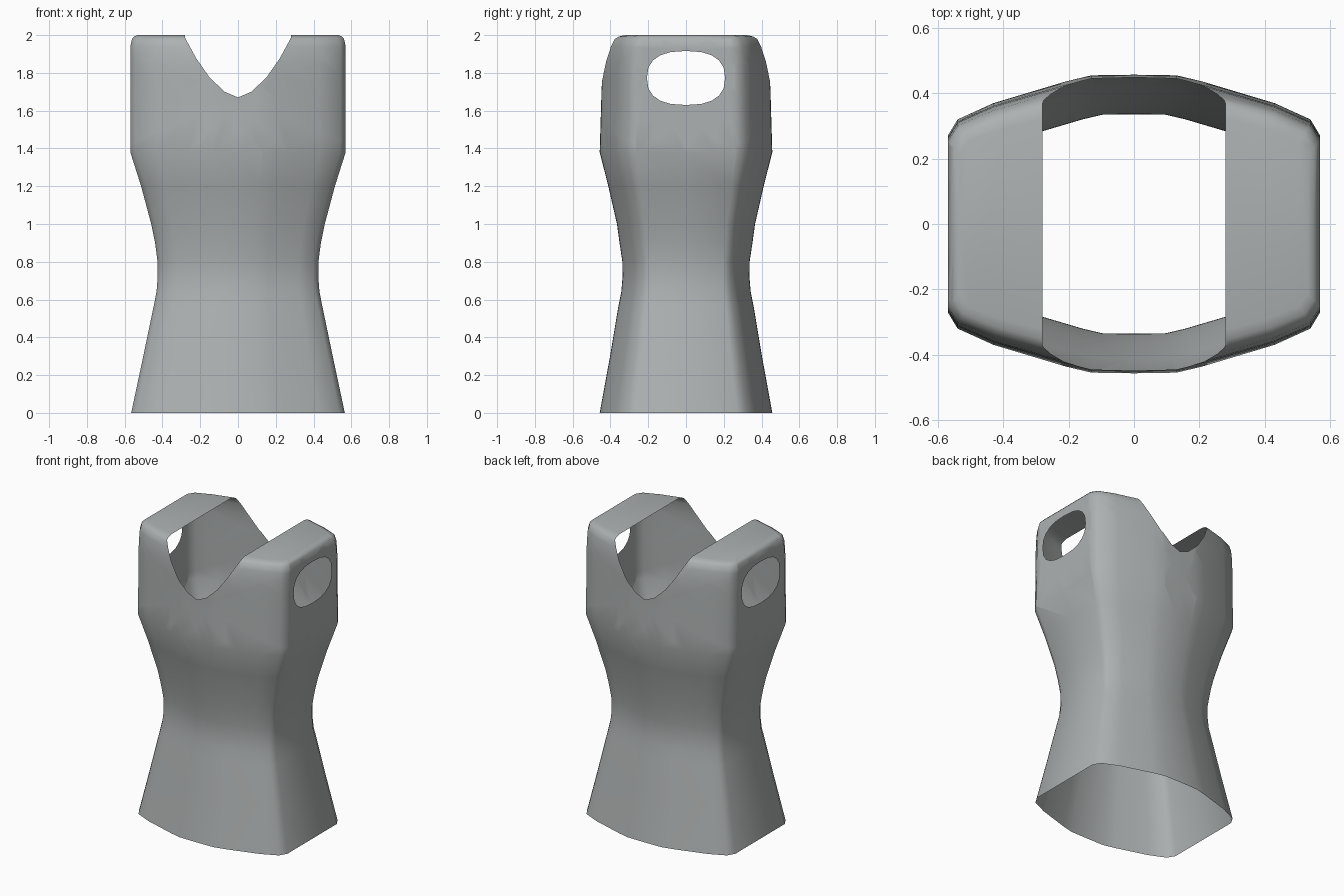
import bpy, bmesh, math
from mathutils import Vector

if "Cube" in bpy.data.objects:
    bpy.data.objects.remove(bpy.data.objects["Cube"])

# Quarter of the horizontal outline, from the side to the front
quarter = [(.57, 0), (.57, .27), (.54, .32), (.43, .37), (.28, .415),
           (.21, .436), (.13, .455), (0, .457)]
outline = (quarter + [(-x, y) for x, y in quarter[-2::-1]]
           + [(-x, -y) for x, y in quarter[1:]]
           + [(x, -y) for x, y in quarter[-2:0:-1]])

# Height, x inset and y inset of each ring; waist rings scale, shoulder rings inset
rings = [(0, .992, 1), (.3, .88, .88), (.56, .785, .785), (.64, .757, .75),
         (.72, .746, .735), (.8, .747, .737), (.9, .77, .77), (1.0, .806, .80),
         (1.2, .9, .9), (1.38, 1, 1), (1.65, 1, .982), (1.8, 1, .977),
         (1.87, 1, .968), (1.94, 1, .94), (1.98, .985, .91), (1.993, .965, .86),
         (2.0, .935, .79)]

bm = bmesh.new()
loops = [[bm.verts.new((x * sx, y * sy, z)) for x, y in outline] for z, sx, sy in rings]
n = len(outline)
for a, b in zip(loops, loops[1:]):
    for i in range(n):
        j = (i + 1) % n
        bm.faces.new((a[i], a[j], b[j], b[i]))
bm.faces.new(loops[-1])
bm.normal_update()


def cut_hole(edges, axis, pick):
    """Slice along a convex outline (counter-clockwise) and remove the inside."""
    planes = []
    for (u0, v0), (u1, v1) in edges:
        inward = (-(v1 - v0), u1 - u0)
        if axis == 'y':
            co, no = Vector((u0, 0, v0)), Vector((inward[0], 0, inward[1]))
        else:
            co, no = Vector((0, u0, v0)), Vector((0, inward[0], inward[1]))
        planes.append((co, no.normalized()))
    for co, no in planes:
        faces = [f for f in bm.faces if pick(f)]
        geom = set(faces)
        for f in faces:
            geom.update(f.edges)
            geom.update(f.verts)
        bmesh.ops.bisect_plane(bm, geom=list(geom), dist=1e-5, plane_co=co, plane_no=no)
        bm.normal_update()
    inside = [f for f in bm.faces if pick(f) and
              all((f.calc_center_median() - co).dot(no) > 0 for co, no in planes)]
    bmesh.ops.delete(bm, geom=inside, context='FACES')


# Arm holes in the flat sides
hole = []
for k in range(20):
    t = 2 * math.pi * k / 20
    c, s = math.cos(t), math.sin(t)
    hole.append((.207 * math.copysign(abs(c) ** .8, c), 1.773 + .143 * math.copysign(abs(s) ** .8, s)))
cut_hole(list(zip(hole, hole[1:] + hole[:1])), 'x',
         lambda f: abs(f.normal.x) > .95 and f.calc_center_median().z > 1.38)

# Neck opening scooped front to back
right = [(0, 1.67), (.07, 1.70), (.15, 1.775), (.22, 1.875), (.28, 1.985), (.281, 2.2)]
neck = [(-x, z) for x, z in right[:0:-1]] + right
cut_hole(list(zip(neck, neck[1:])), 'y',
         lambda f: f.calc_center_median().z > 1.4 and abs(f.normal.x) < .9)

for f in bm.faces:
    f.smooth = True
mesh = bpy.data.meshes.new("vest_torso")
bm.to_mesh(mesh)
bm.free()
vest = bpy.data.objects.new("vest_torso", mesh)
bpy.context.collection.objects.link(vest)

# Plain grey cloth
grey = bpy.data.materials.new("grey_cloth")
grey.diffuse_color = (.42, .44, .44, 1)
grey.use_nodes = True
grey.node_tree.nodes["Principled BSDF"].inputs["Base Color"].default_value = grey.diffuse_color
mesh.materials.append(grey)
